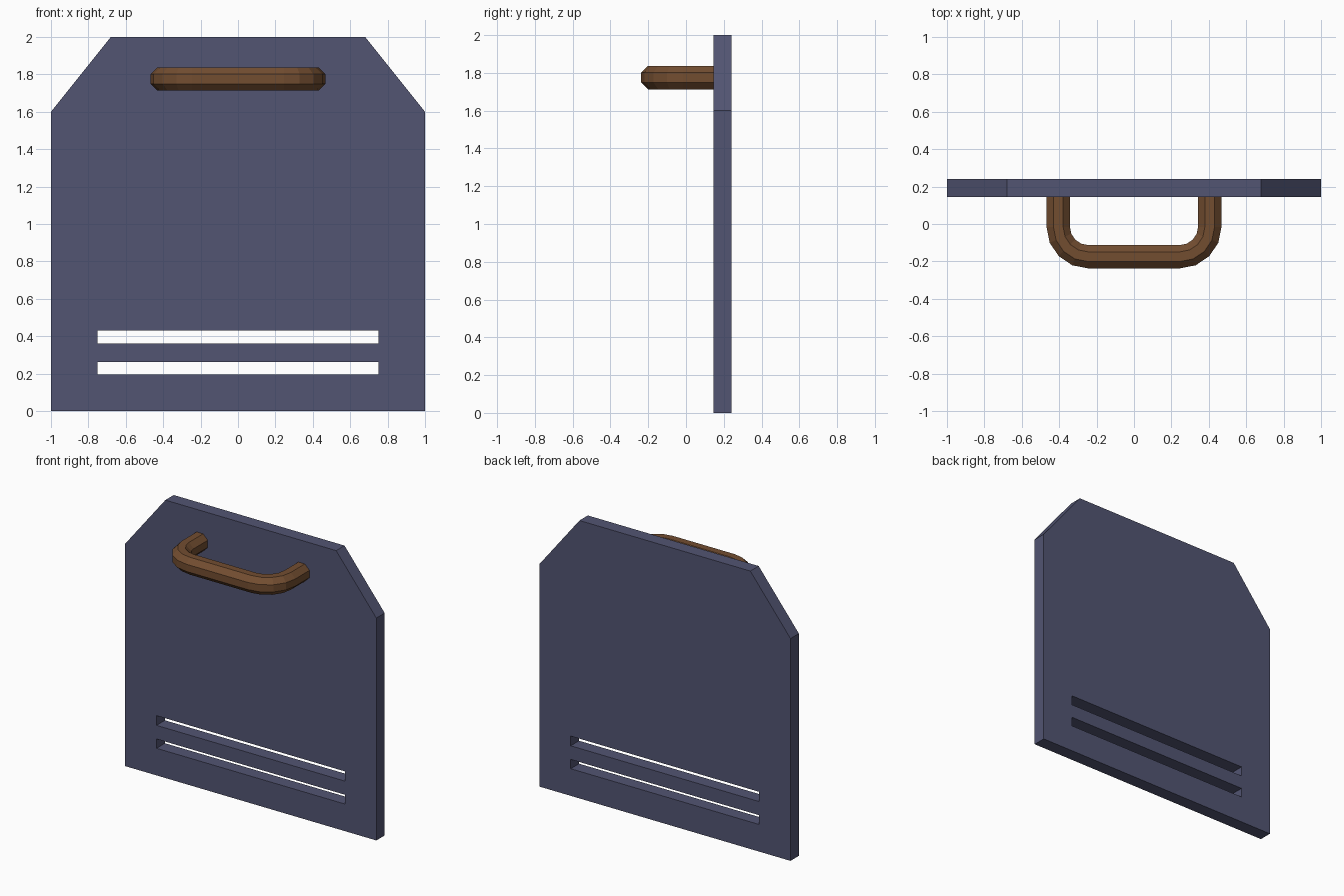
import bpy, bmesh, math
from mathutils import Vector

if "Cube" in bpy.data.objects:
    bpy.data.objects.remove(bpy.data.objects["Cube"])


def material(name, rgb):
    m = bpy.data.materials.new(name)
    m.diffuse_color = (*rgb, 1)
    m.use_nodes = True
    m.node_tree.nodes["Principled BSDF"].inputs["Base Color"].default_value = m.diffuse_color
    return m


def make_object(name, bm, mat=None):
    bmesh.ops.recalc_face_normals(bm, faces=bm.faces)
    me = bpy.data.meshes.new(name)
    bm.to_mesh(me)
    bm.free()
    ob = bpy.data.objects.new(name, me)
    bpy.context.collection.objects.link(ob)
    if mat:
        me.materials.append(mat)
    return ob


def add_prism(bm, outline, y0, y1):
    # Extrude an x/z outline from y0 to y1
    face = bm.faces.new([bm.verts.new((x, y0, z)) for x, z in outline])
    ext = bmesh.ops.extrude_face_region(bm, geom=[face])
    moved = [v for v in ext["geom"] if isinstance(v, bmesh.types.BMVert)]
    bmesh.ops.translate(bm, verts=moved, vec=(0, y1 - y0, 0))


slate = material("slate_blue", (0.085, 0.09, 0.17))
brown = material("brown", (0.17, 0.075, 0.03))

# Panel with chamfered top corners
FRONT, BACK = 0.145, 0.24
half = [(1, 0), (1, 1.6), (0.68, 2)]
bm = bmesh.new()
add_prism(bm, half + [(-x, z) for x, z in reversed(half)], FRONT, BACK)
panel = make_object("panel", bm, slate)

# Two slots cut through the panel
bm = bmesh.new()
for z0, z1 in ((0.195, 0.262), (0.36, 0.43)):
    add_prism(bm, [(-0.75, z0), (0.75, z0), (0.75, z1), (-0.75, z1)], 0, 0.4)
cutter = make_object("slot_cutter", bm)
cutter.hide_render = True
mod = panel.modifiers.new("slots", 'BOOLEAN')
mod.operation = 'DIFFERENCE'
mod.solver = 'EXACT'
mod.object = cutter
bpy.context.view_layer.objects.active = panel
bpy.ops.object.modifier_apply(modifier=mod.name)
bpy.data.objects.remove(cutter)

# Handle: octagonal tube, two legs joined by rounded corners
APOTHEM, SIDES, BEND, STEPS = 0.0625, 8, 0.16, 4
LEG_X, BAR_Y, Z = 0.405, -0.175, 1.775
stations = []  # (centre, outward direction)
for i in range(STEPS + 1):
    a = -math.pi / 2 * i / STEPS
    out = Vector((math.cos(a), math.sin(a), 0))
    stations.append((Vector((LEG_X - BEND, BAR_Y + BEND, Z)) + BEND * out, out))
stations.insert(0, (Vector((LEG_X, FRONT + 0.02, Z)), Vector((1, 0, 0))))
flip = Vector((-1, 1, 1))
stations += [(c * flip, o * flip) for c, o in reversed(stations)]

bm = bmesh.new()
radius = APOTHEM / math.cos(math.pi / SIDES)
rings = []
for centre, out in stations:
    ring = []
    for k in range(SIDES):
        t = 2 * math.pi * (k + 0.5) / SIDES
        ring.append(bm.verts.new(centre + radius * (math.cos(t) * out + Vector((0, 0, math.sin(t))))))
    rings.append(ring)
for a, b in zip(rings, rings[1:]):
    for k in range(SIDES):
        n = (k + 1) % SIDES
        bm.faces.new((a[k], a[n], b[n], b[k]))
bm.faces.new(rings[0])
bm.faces.new(rings[-1])
make_object("handle", bm, brown)
